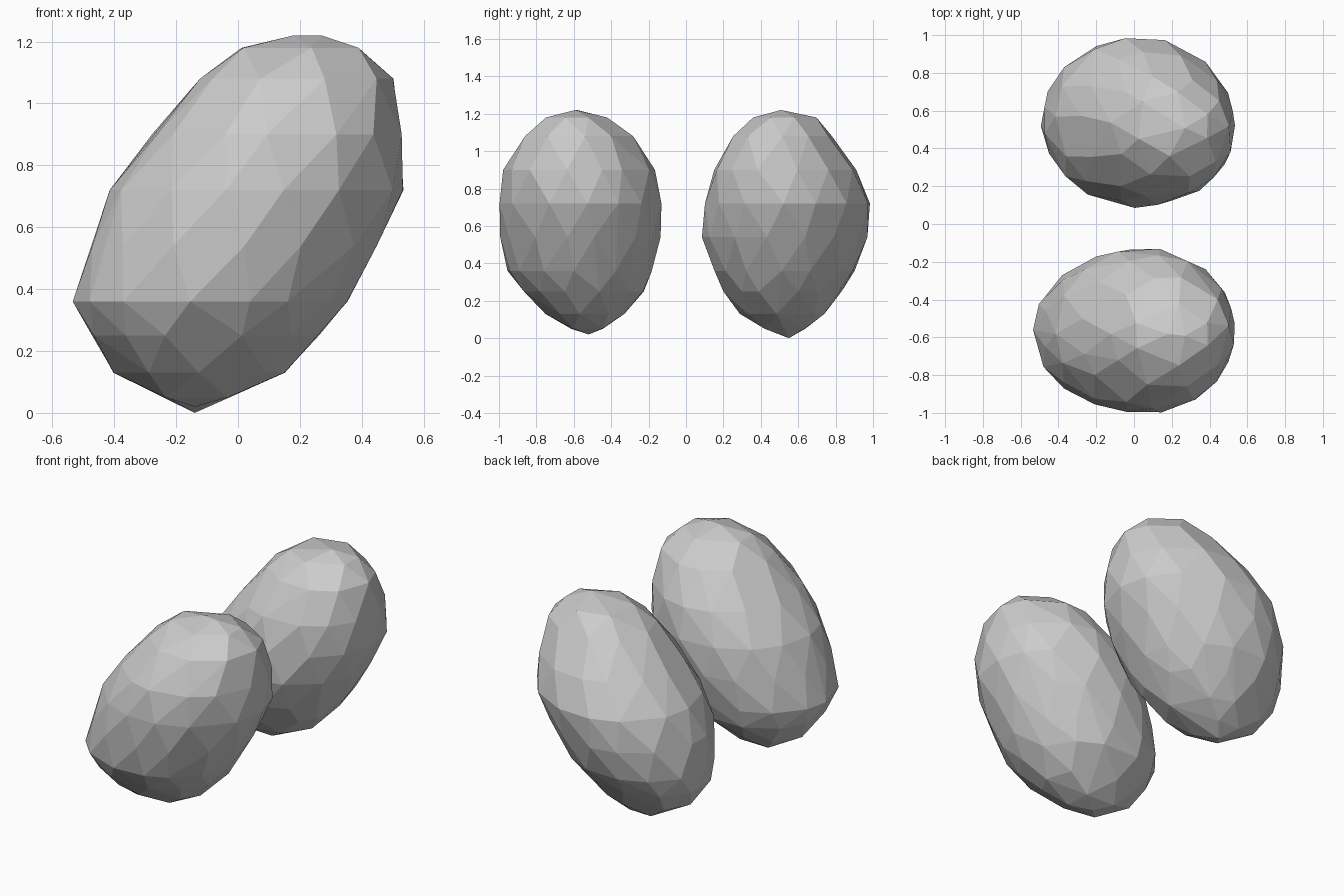
import bpy, bmesh, math, random

if "Cube" in bpy.data.objects:
    bpy.data.objects.remove(bpy.data.objects["Cube"])

# heights of the slices, and the leaning profile (x from, x to) shared by both
HEIGHTS = [0.0, 0.05, 0.13, 0.25, 0.36, 0.54, 0.72, 0.90, 1.08, 1.18, 1.22]
LEAN = [(-.14, -.14), (-.28, .0), (-.40, .15), (-.48, .27), (-.53, .35),
        (-.475, .45), (-.41, .53), (-.275, .53), (-.12, .50), (.0, .40),
        (.18, .27)]
# side profiles (y from, y to) at the same heights
FRONT_SIDE = [(-.52, -.52), (-.64, -.42), (-.75, -.33), (-.88, -.215),
              (-.955, -.18), (-.99, -.14), (-1.0, -.13), (-.975, -.17),
              (-.87, -.28), (-.75, -.42), (-.63, -.54)]
BACK_SIDE = [(.55, .55), (.41, .65), (.29, .74), (.20, .83), (.145, .905),
             (.09, .965), (.105, .985), (.145, .91), (.245, .785),
             (.36, .70), (.48, .54)]


def pebble(name, side, seed, base=0.0, x_min=-1.0, shear=0.0):
    """Convex faceted pebble wrapped round elliptical slices."""
    rng = random.Random(seed)
    bm = bmesh.new()
    for i, z in enumerate(HEIGHTS):
        x0, x1 = LEAN[i]
        y0, y1 = side[i]
        x0 = max(x0, x_min)
        cx, cy = (x0 + x1) / 2, (y0 + y1) / 2
        rx, ry = (x1 - x0) / 2, (y1 - y0) / 2
        n = max(1, min(14, round((rx + ry) * 17)))
        for j in range(n):
            a = 2 * math.pi * (j + 0.5 * (i % 2) + rng.uniform(-0.2, 0.2)) / n
            x, y = rx * 1.01 * math.cos(a), ry * 1.01 * math.sin(a)
            y -= shear * x
            bm.verts.new((cx + x, max(-1, min(1, cy + y)), max(z, base)))
    bmesh.ops.convex_hull(bm, input=bm.verts[:])
    loose = [v for v in bm.verts if not v.link_faces]
    bmesh.ops.delete(bm, geom=loose, context='VERTS')
    # merge nearly coplanar triangles into larger flat facets
    bmesh.ops.dissolve_limit(bm, angle_limit=math.radians(4),
                             verts=bm.verts[:], edges=bm.edges[:])
    bmesh.ops.recalc_face_normals(bm, faces=bm.faces[:])
    mesh = bpy.data.meshes.new(name)
    bm.to_mesh(mesh)
    bm.free()
    obj = bpy.data.objects.new(name, mesh)
    bpy.context.collection.objects.link(obj)


# the two separate leaning pebbles
pebble("front_pebble", FRONT_SIDE, 3, base=0.02)
pebble("back_pebble", BACK_SIDE, 8, x_min=-0.49, shear=0.05)
